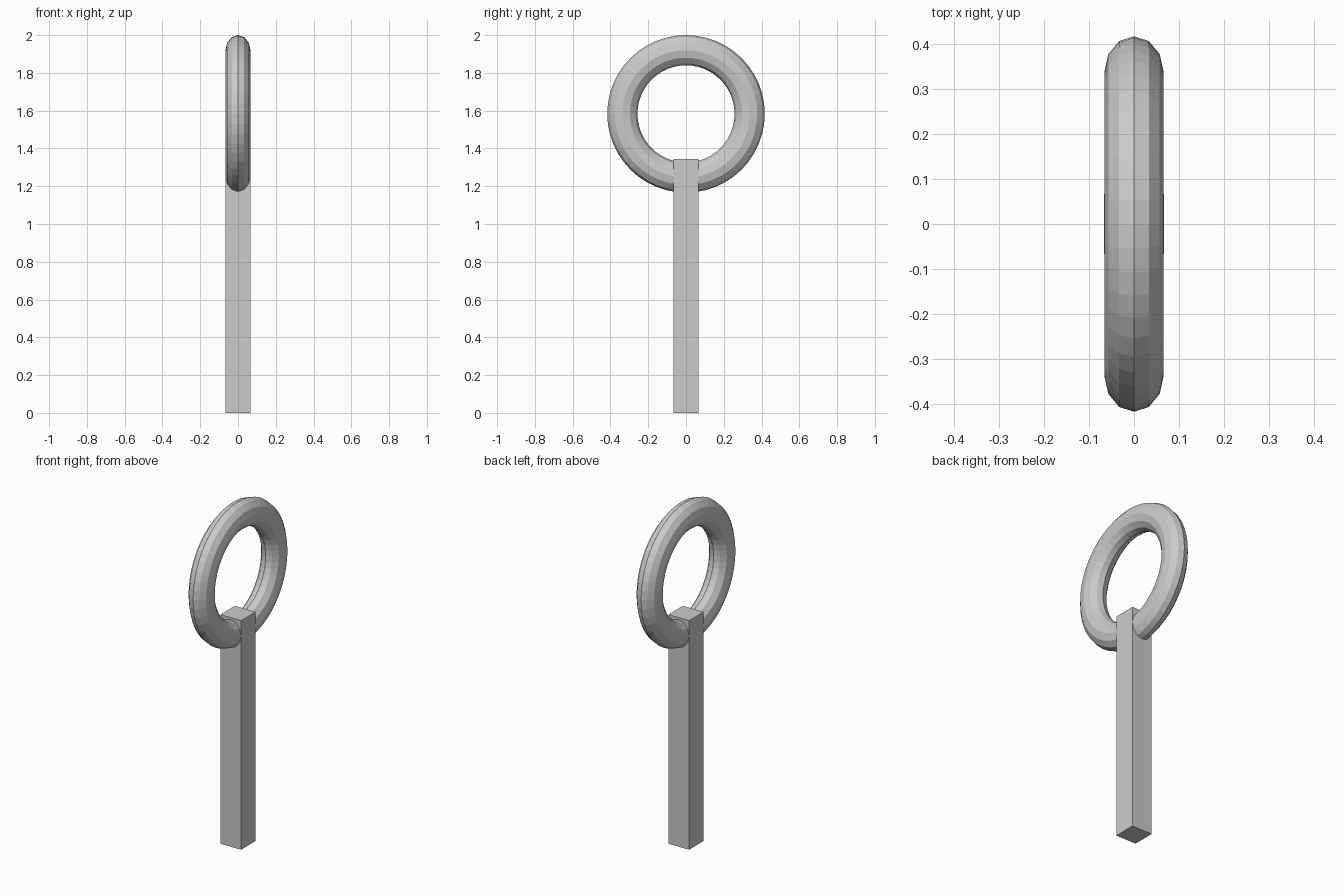
import bpy
from math import radians

if "Cube" in bpy.data.objects:
    bpy.data.objects.remove(bpy.data.objects["Cube"])

POST_HALF, POST_TOP = 0.067, 1.345
RING_RADIUS, TUBE_RADIUS, TUBE_HALF_DEPTH = 0.337, 0.08, 0.066

# Square post standing on the ground
bpy.ops.mesh.primitive_cube_add(size=1, location=(0, 0, POST_TOP / 2))
post = bpy.context.object
post.name = "post"
post.scale = (2 * POST_HALF, 2 * POST_HALF, POST_TOP)
bpy.ops.object.transform_apply(location=False, rotation=False, scale=True)

# Faceted ring facing sideways, its tube slightly flattened along x
bpy.ops.mesh.primitive_torus_add(
    major_segments=48, minor_segments=12,
    major_radius=RING_RADIUS, minor_radius=TUBE_RADIUS,
    location=(0, 0, 2 - RING_RADIUS - TUBE_RADIUS),
    rotation=(0, radians(90), 0))
ring = bpy.context.object
ring.name = "ring"
ring.scale.z = TUBE_HALF_DEPTH / TUBE_RADIUS
bpy.ops.object.transform_apply(location=False, rotation=True, scale=True)
